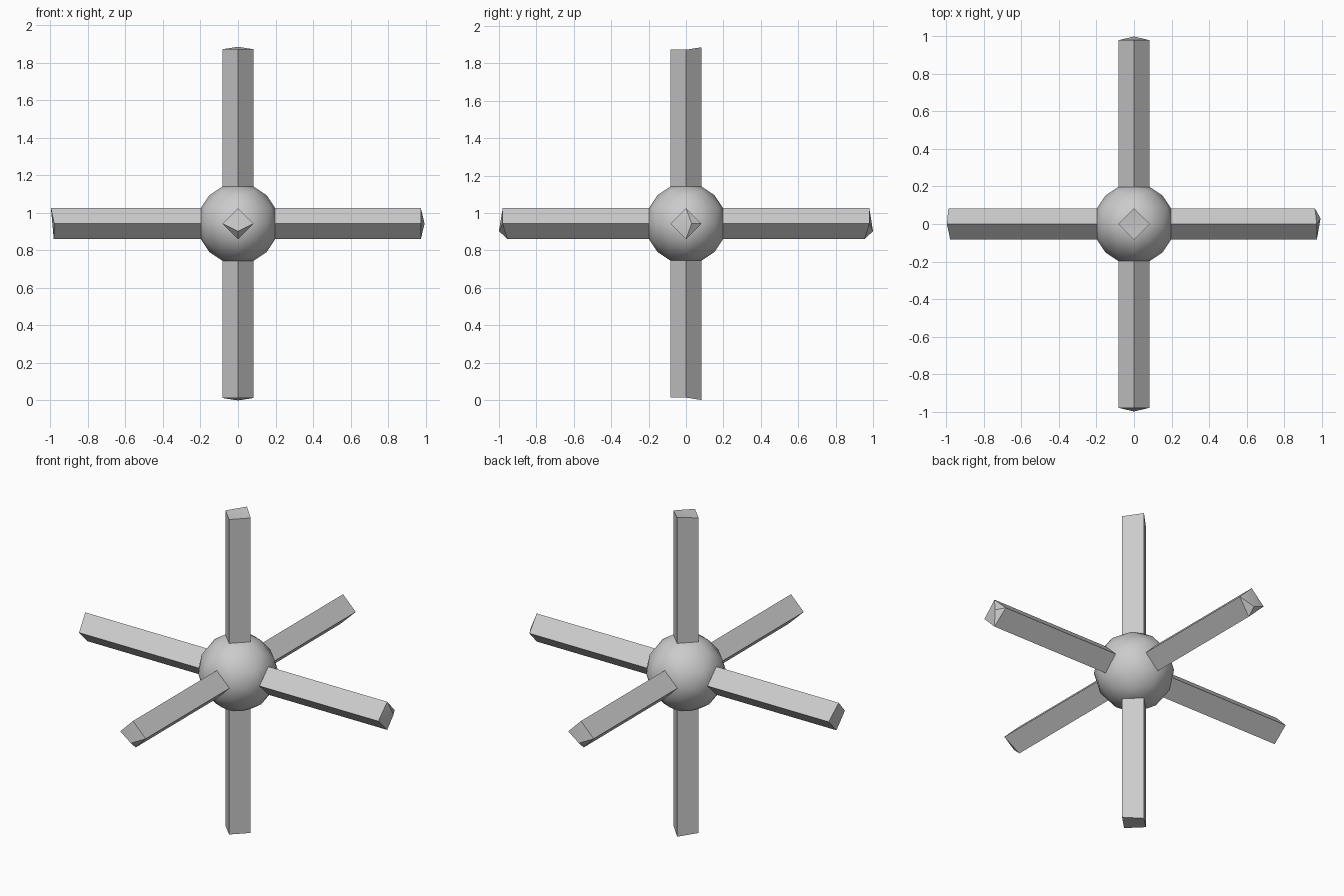
import bpy, bmesh
from mathutils import Vector

default = bpy.data.objects.get("Cube")
if default:
    bpy.data.objects.remove(default)

CENTRE = Vector((0, 0, 0.943))
HALF = 0.083      # half diagonal of each arm
RADIUS = 0.215    # hub radius

grey = bpy.data.materials.new("plain grey")
grey.use_nodes = True
COLOUR = (0.6, 0.6, 0.6, 1)
grey.diffuse_color = COLOUR
grey.node_tree.nodes["Principled BSDF"].inputs["Base Color"].default_value = COLOUR


def finish(name, bm):
    bmesh.ops.recalc_face_normals(bm, faces=bm.faces)
    mesh = bpy.data.meshes.new(name)
    bm.to_mesh(mesh)
    bm.free()
    mesh.materials.append(grey)
    obj = bpy.data.objects.new(name, mesh)
    obj.location = CENTRE
    bpy.context.collection.objects.link(obj)
    bpy.ops.object.select_all(action='DESELECT')
    obj.select_set(True)
    bpy.context.view_layer.objects.active = obj
    bpy.ops.object.shade_smooth_by_angle(angle=0.5)


# Hub: an octahedron split twice into a ball, flattened where arms leave
bm = bmesh.new()
for sx in (1, -1):
    for sy in (1, -1):
        for sz in (1, -1):
            bm.faces.new([bm.verts.new(p) for p in
                          ((sx, 0, 0), (0, sy, 0), (0, 0, sz))])
bmesh.ops.remove_doubles(bm, verts=bm.verts, dist=0.001)
for level in range(2):
    bmesh.ops.subdivide_edges(bm, edges=bm.edges[:], cuts=1, use_grid_fill=True)
    for v in bm.verts:
        v.co.normalize()
poles = [v for v in bm.verts if max(map(abs, v.co)) > 0.99]
bmesh.ops.dissolve_verts(bm, verts=poles)
bmesh.ops.scale(bm, vec=(RADIUS,) * 3, verts=bm.verts)
finish("hub", bm)


def arm(name, axis, u, v, ends, tip=None):
    """Diamond bar along axis; ends are the reaches of its +u, +v, -u, -v edges."""
    axis, u, v = Vector(axis), Vector(u), Vector(v)
    bm = bmesh.new()
    corners = [u * HALF, v * HALF, -u * HALF, -v * HALF]
    base = [bm.verts.new(c + axis * 0.19) for c in corners]
    cap = [bm.verts.new(c + axis * e) for c, e in zip(corners, ends)]
    point = bm.verts.new(axis * tip[0] + u * tip[1] + v * tip[2]) if tip else None
    for i in range(4):
        j = (i + 1) % 4
        bm.faces.new((base[i], base[j], cap[j], cap[i]))
        if point:
            bm.faces.new((cap[i], cap[j], point))
    if not point:
        bm.faces.new((cap[0], cap[1], cap[2]))
        bm.faces.new((cap[0], cap[2], cap[3]))
    finish(name, bm)


X, Y, Z = (1, 0, 0), (0, 1, 0), (0, 0, 1)
arm("left_arm", X, Y, Z, (0.965, 0.975, 0.975, 0.975), (0.995, 0.03, 0))
arm("right_arm", (-1, 0, 0), Y, Z, (0.99, 0.998, 0.98, 0.983))
# Front and back arms have a low pointed tip
for name, side in (("back_arm", 1), ("front_arm", -1)):
    arm(name, (0, side, 0), X, Z, (0.98, 0.98, 0.98, 0.955), (1.0, 0, -0.04))
# Upper and lower arms end in a slight slope
for name, side in (("top_arm", 1), ("bottom_arm", -1)):
    arm(name, (0, 0, side), X, Y, (0.93, 0.943, 0.93, 0.93))
